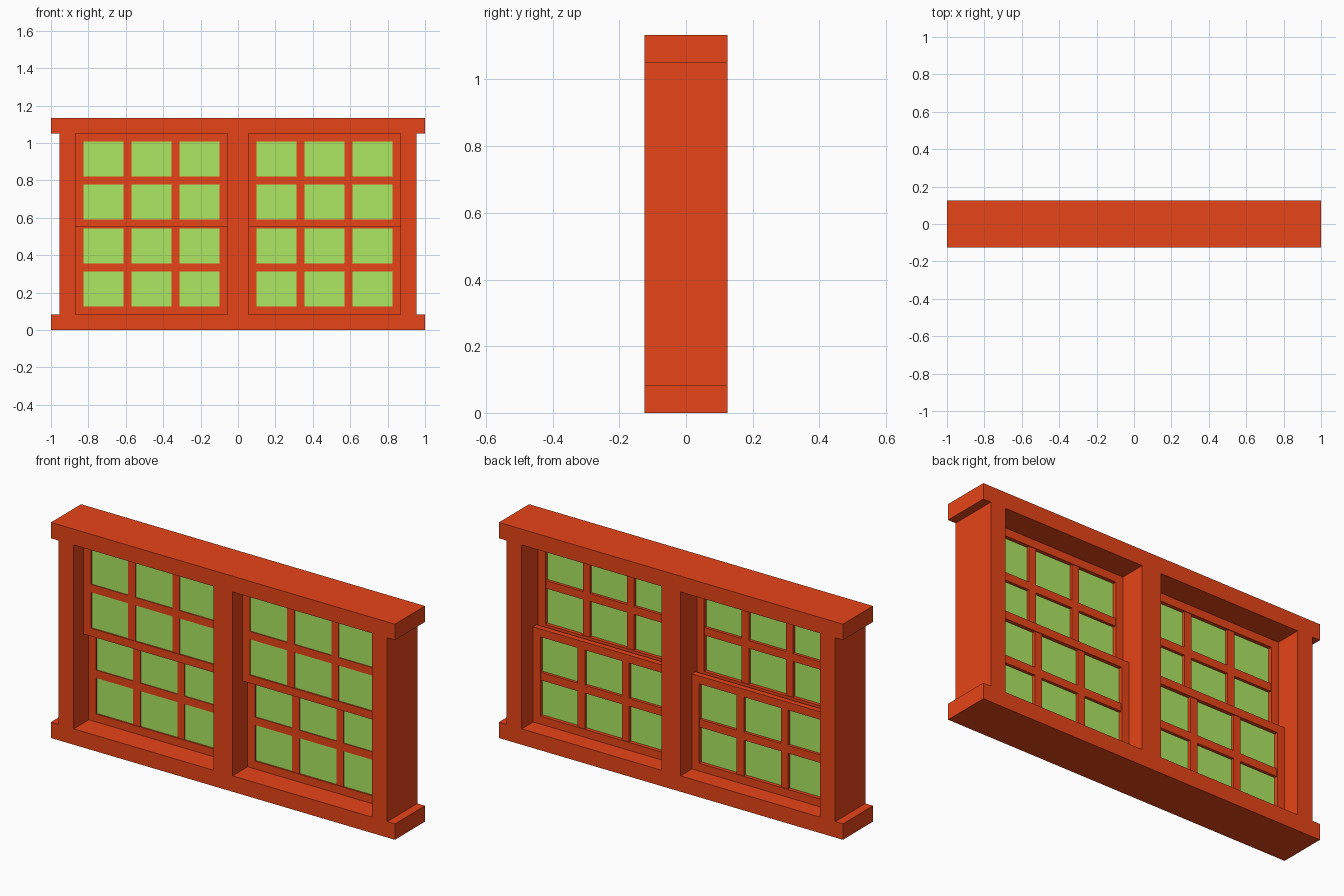
import bpy
import bmesh
from mathutils import Vector

cube = bpy.data.objects.get("Cube")
if cube:
    bpy.data.objects.remove(cube, do_unlink=True)


def make_material(name, color):
    mat = bpy.data.materials.new(name)
    mat.use_nodes = True
    mat.diffuse_color = color
    mat.node_tree.nodes["Principled BSDF"].inputs["Base Color"].default_value = color
    return mat


painted_wood = make_material("painted red wood", (0.8, 0.058, 0.009, 1))
green_glass = make_material("green glass", (0.429, 0.82, 0.13, 1))


def add_box(bm, x, y, z):
    """Box between pairs of limits on each axis."""
    low, high = (Vector(c) for c in zip(x, y, z))
    verts = bmesh.ops.create_cube(bm, size=1)["verts"]
    bmesh.ops.scale(bm, vec=high - low, verts=verts)
    bmesh.ops.translate(bm, vec=(low + high) / 2, verts=verts)


def make_object(name, boxes, mat):
    bm = bmesh.new()
    for box in boxes:
        add_box(bm, *box)
    mesh = bpy.data.meshes.new(name)
    bm.to_mesh(mesh)
    bm.free()
    mesh.materials.append(mat)
    obj = bpy.data.objects.new(name, mesh)
    bpy.context.collection.objects.link(obj)
    return obj


# Main dimensions
unit = 1 / 24                 # width of stiles, rails and glazing bars
depth = 3 * unit              # half the frame depth
rail = 2 * unit               # frame rail height
height = 1.133
top = height - rail
inner, outer, jamb_out = 0.056, 0.868, 0.955
sash_height, sash_depth = 0.5, 0.03
frame_y = (-depth, depth)

# Outer frame
make_object("sill", [((-1, 1), frame_y, (0, rail))], painted_wood)
make_object("head", [((-1, 1), frame_y, (top, height))], painted_wood)
make_object("mullion", [((-inner, inner), frame_y, (rail, top))], painted_wood)
for side, s in (("left", 1), ("right", -1)):
    make_object(side + "_jamb",
                [(sorted((s * outer, s * jamb_out)), frame_y, (rail, top))], painted_wood)


def make_sash(name, x0, x1, y0, z0):
    """Sash with three by two panes; y0 is its front face."""
    z1 = z0 + sash_height
    gx0, gx1, gz0, gz1 = x0 + unit, x1 - unit, z0 + unit, z1 - unit
    full_y = (y0, y0 + sash_depth)
    make_object(name + "_sash", [
        ((x0, gx0), full_y, (z0, z1)),
        ((gx1, x1), full_y, (z0, z1)),
        ((gx0, gx1), full_y, (z0, gz0)),
        ((gx0, gx1), full_y, (gz1, z1)),
    ], painted_wood)

    # Glazing bars, slightly set back from the sash faces
    bar_y = (y0 + 0.003, y0 + 0.026)
    pane = (gx1 - gx0 - 2 * unit) / 3
    zm = (gz0 + gz1) / 2
    bars = [((gx0, gx1), bar_y, (zm - unit / 2, zm + unit / 2))]
    for i in (1, 2):
        bx = gx0 + i * pane + (i - 1) * unit
        for span in ((gz0, zm - unit / 2), (zm + unit / 2, gz1)):
            bars.append(((bx, bx + unit), bar_y, span))
    make_object(name + "_glazing_bars", bars, painted_wood)

    # Thin glass close to the front face
    make_object(name + "_glass",
                [((gx0, gx1), (y0 + 0.008, y0 + 0.011), (gz0, gz1))], green_glass)


# Upper sashes sit in front of the lower ones
for side, s in (("left", 1), ("right", -1)):
    x0, x1 = sorted((s * inner, s * outer))
    make_sash(side + "_upper", x0, x1, -unit, top - sash_height)
    make_sash(side + "_lower", x0, x1, 0, rail)
